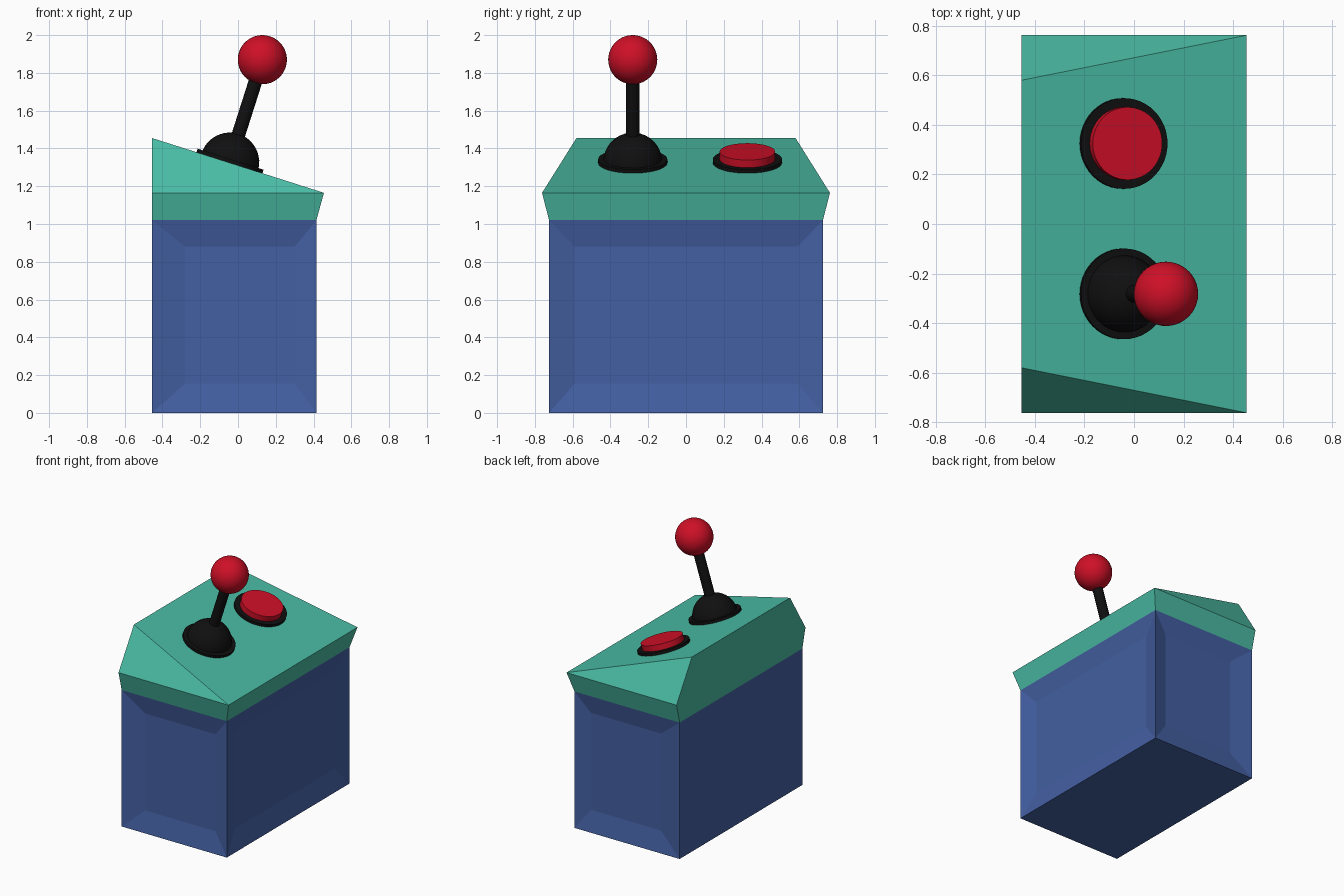
import bpy, bmesh, math
from mathutils import Vector, Matrix

if "Cube" in bpy.data.objects:
    bpy.data.objects.remove(bpy.data.objects["Cube"])


def mat(name, rgb):
    m = bpy.data.materials.new(name)
    m.diffuse_color = (*rgb, 1)
    m.use_nodes = True
    m.node_tree.nodes["Principled BSDF"].inputs["Base Color"].default_value = m.diffuse_color
    return m


BLUE = mat("blue", (0.056, 0.115, 0.36))
GREEN = mat("green", (0.069, 0.50, 0.37))
RED = mat("red", (0.62, 0.005, 0.02))
BLACK = mat("black", (0.005, 0.005, 0.005))


def finish(bm, name, material, matrix=None, smooth=False):
    bmesh.ops.recalc_face_normals(bm, faces=bm.faces)
    me = bpy.data.meshes.new(name)
    bm.to_mesh(me)
    bm.free()
    me.materials.append(material)
    ob = bpy.data.objects.new(name, me)
    bpy.context.collection.objects.link(ob)
    if matrix:
        ob.matrix_world = matrix
    if smooth:
        bpy.ops.object.select_all(action='DESELECT')
        ob.select_set(True)
        bpy.context.view_layer.objects.active = ob
        bpy.ops.object.shade_smooth_by_angle(angle=math.radians(35))
    return ob


# Cabinet body with shallow recessed panels on front, back and right
X0, X1, Y, TOP, DEPTH = -0.455, 0.415, 0.725, 1.02, 0.03
bm = bmesh.new()
bmesh.ops.create_cube(bm, size=1)
for v in bm.verts:
    v.co = (X1 if v.co.x > 0 else X0, math.copysign(Y, v.co.y), TOP if v.co.z > 0 else 0)
bm.normal_update()
panels = [f for f in bm.faces if abs(f.normal.y) > 0.9 or f.normal.x > 0.9]
for f in panels:
    n = f.normal.copy()
    bmesh.ops.inset_individual(bm, faces=[f], thickness=0.13)
    for v in f.verts:
        z = 0.88 if v.co.z > 0.5 else 0.155
        if n.x > 0.9:
            v.co = (X1 - DEPTH, math.copysign(0.59, v.co.y), z)
        else:
            v.co = (0.30 if v.co.x > 0 else -0.28, n.y * (Y - DEPTH), z)
finish(bm, "cabinet_body", BLUE)

# Sloped control top: flared rim below, wedge with slanted ends above
bm = bmesh.new()
low = [bm.verts.new(p) for p in ((X0, -Y, TOP), (X1, -Y, TOP), (X1, Y, TOP), (X0, Y, TOP))]
R, RY, RZ = 0.455, 0.762, 1.165
rim = [bm.verts.new(p) for p in ((-R, -RY, RZ), (R, -RY, RZ), (R, RY, RZ), (-R, RY, RZ))]
ridge = [bm.verts.new((-R, y, 1.455)) for y in (-0.58, 0.58)]
bm.faces.new(low)
for i in range(3):
    bm.faces.new((low[i], low[i + 1], rim[i + 1], rim[i]))
bm.faces.new((low[0], rim[0], ridge[0], ridge[1], rim[3], low[3]))
bm.faces.new((rim[0], rim[1], ridge[0]))
bm.faces.new((rim[2], rim[3], ridge[1]))
bm.faces.new((rim[1], rim[2], ridge[1], ridge[0]))
finish(bm, "control_top", GREEN)

# Controls stand along the normal of the sloped surface
TILT = Matrix.Rotation(math.atan2(0.29, 0.91), 4, 'Y')


def station(y):
    return Matrix.Translation((-0.045, y, 1.324)) @ TILT


def cylinder(name, y, radius, z0, z1, material, segments=48):
    bm = bmesh.new()
    bmesh.ops.create_cone(bm, cap_ends=True, segments=segments, radius1=radius, radius2=radius,
                          depth=z1 - z0, matrix=Matrix.Translation((0, 0, (z0 + z1) / 2)))
    return finish(bm, name, material, station(y), True)


def sphere(name, y, radius, z, material, half=False):
    bm = bmesh.new()
    bmesh.ops.create_uvsphere(bm, u_segments=40, v_segments=24, radius=radius)
    if half:
        bmesh.ops.bisect_plane(bm, geom=bm.verts[:] + bm.edges[:] + bm.faces[:],
                               plane_co=(0, 0, 0), plane_no=(0, 0, 1), clear_inner=True)
    bmesh.ops.translate(bm, verts=bm.verts, vec=(0, 0, z))
    return finish(bm, name, material, station(y), True)


STICK, BUTTON = -0.282, 0.325

# Joystick
cylinder("joystick_base", STICK, 0.183, -0.01, 0.02, BLACK)
sphere("joystick_dome", STICK, 0.156, 0.004, BLACK, half=True)
cylinder("joystick_shaft", STICK, 0.036, 0.1, 0.5, BLACK, 24)
sphere("joystick_ball", STICK, 0.13, 0.573, RED)

# Push button
cylinder("button_base", BUTTON, 0.183, -0.01, 0.02, BLACK)
cylinder("button_cap", BUTTON, 0.147, 0.01, 0.062, RED)
